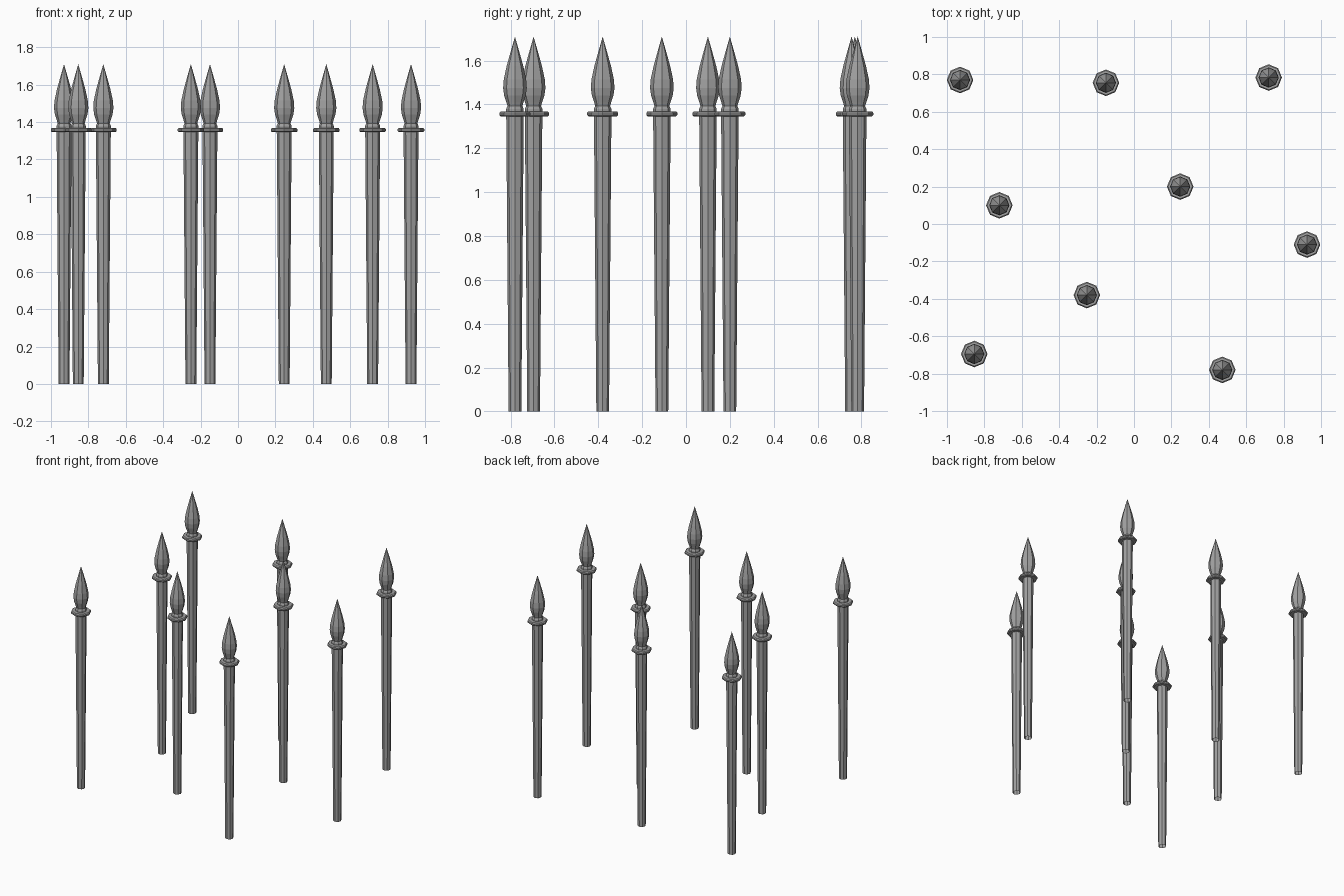
import bpy, bmesh
from math import pi, sin, cos

cube = bpy.data.objects.get("Cube")
if cube:
    bpy.data.objects.remove(cube, do_unlink=True)

iron = bpy.data.materials.new("grey_iron")
iron.use_nodes = True
colour = (0.36, 0.36, 0.36, 1)
iron.diffuse_color = colour
iron.node_tree.nodes["Principled BSDF"].inputs["Base Color"].default_value = colour

SIDES = 8


def lathe(name, profile):
    """Open eight-sided turned part from (radius, height) pairs; zero radius makes a point."""
    bm = bmesh.new()
    rings = []
    for r, z in profile:
        count = SIDES if r else 1
        rings.append([bm.verts.new((r * cos(2 * pi * i / SIDES), r * sin(2 * pi * i / SIDES), z))
                      for i in range(count)])
    for low, high in zip(rings, rings[1:]):
        for i in range(SIDES):
            j = (i + 1) % SIDES
            if len(high) == 1:
                bm.faces.new((low[i], low[j], high[0]))
            else:
                bm.faces.new((low[i], low[j], high[j], high[i]))
    mesh = bpy.data.meshes.new(name)
    bm.to_mesh(mesh)
    bm.free()
    mesh.materials.append(iron)
    return mesh


# Tapered shaft, rounded collar and leaf-shaped finial
parts = {
    "shaft": lathe("shaft", [(0.029, 0), (0.04, 1.36)]),
    "collar": lathe("collar", [(0.038, 1.346), (0.065, 1.346), (0.071, 1.352), (0.071, 1.362),
                               (0.065, 1.369), (0.038, 1.369)]),
    "finial": lathe("finial", [(0.04, 1.36), (0.04, 1.38), (0.034, 1.393), (0.039, 1.41),
                               (0.049, 1.44), (0.054, 1.475), (0.051, 1.515), (0.038, 1.575),
                               (0.02, 1.64), (0, 1.71)]),
}

# Scattered posts
spots = [(-0.93, 0.77), (-0.15, 0.755), (0.72, 0.783), (-0.72, 0.10), (0.247, 0.2),
         (0.925, -0.11), (-0.252, -0.38), (-0.854, -0.695), (0.472, -0.78)]
for n, (x, y) in enumerate(spots, 1):
    for part, mesh in parts.items():
        obj = bpy.data.objects.new(f"{part}_{n}", mesh)
        obj.location = (x, y, 0)
        bpy.context.collection.objects.link(obj)
